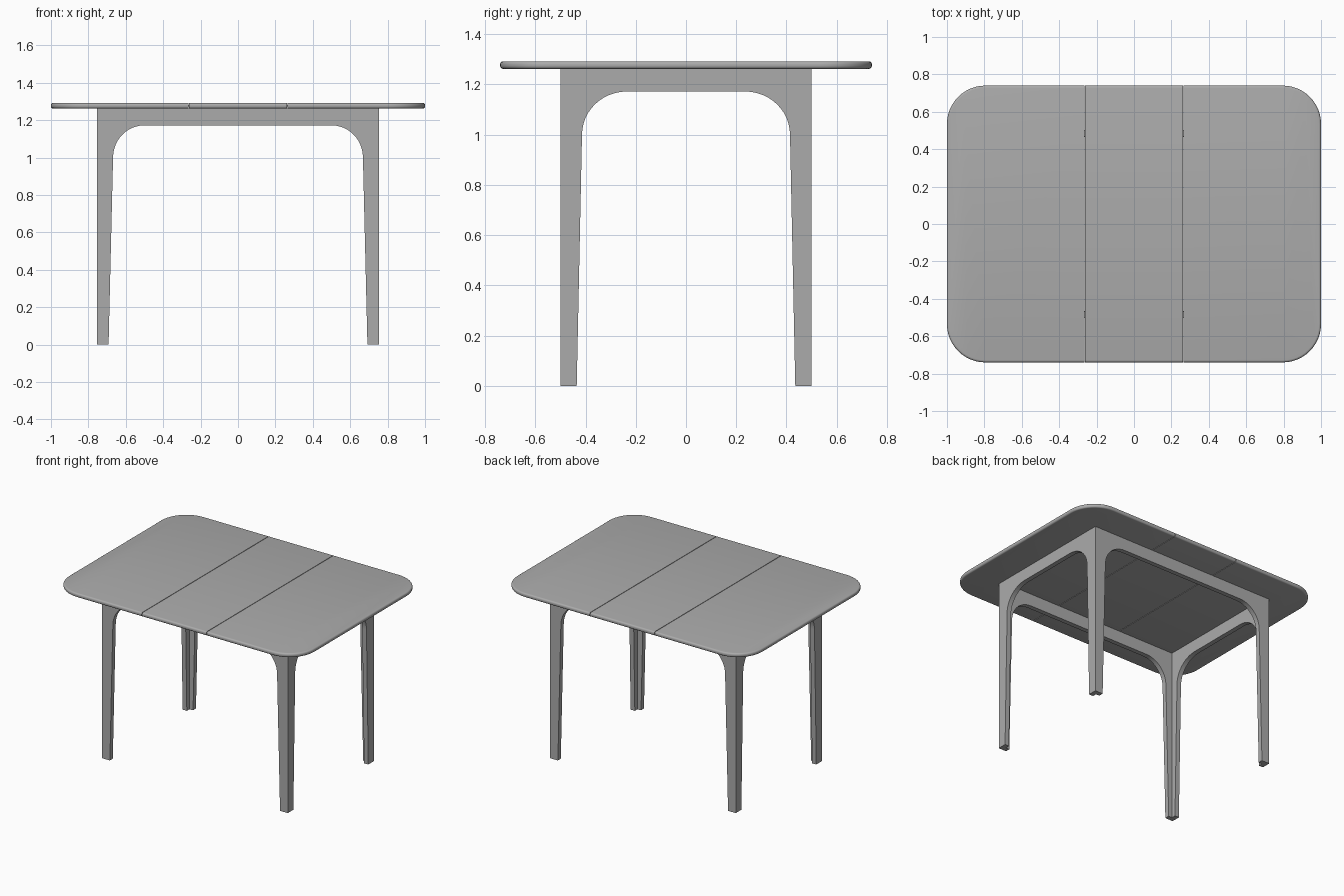
import bpy, bmesh
from math import sin, cos, pi

cube = bpy.data.objects.get("Cube")
if cube:
    bpy.data.objects.remove(cube)

# Single grey finish
grey = bpy.data.materials.new("grey_finish")
grey.use_nodes = True
colour = (0.41, 0.41, 0.41, 1)
grey.diffuse_color = colour
grey.node_tree.nodes["Principled BSDF"].inputs["Base Color"].default_value = colour

TOP_Z, UNDER_Z = 1.292, 1.262
HALF_X, HALF_Y, CORNER = 1.0, 0.74, 0.205
SEAM, GAP = 0.263, 0.004
LEG_X, LEG_Y, THICK = 0.755, 0.50, 0.034


def finish(bm, name):
    bmesh.ops.recalc_face_normals(bm, faces=bm.faces)
    mesh = bpy.data.meshes.new(name)
    bm.to_mesh(mesh)
    bm.free()
    mesh.materials.append(grey)
    obj = bpy.data.objects.new(name, mesh)
    bpy.context.collection.objects.link(obj)
    bpy.ops.object.select_all(action="DESELECT")
    obj.select_set(True)
    bpy.context.view_layer.objects.active = obj
    bpy.ops.object.shade_smooth_by_angle(angle=pi / 5)
    return obj


def extrude_outline(points, offset):
    bm = bmesh.new()
    face = bm.faces.new([bm.verts.new(p) for p in points])
    out = bmesh.ops.extrude_face_region(bm, geom=[face])
    verts = [v for v in out["geom"] if isinstance(v, bmesh.types.BMVert)]
    bmesh.ops.translate(bm, verts=verts, vec=offset)
    return bm


# Tabletop leaves: a softened rounded slab cut at the seams
def tabletop_leaf(name, low, high):
    points, steps = [], 12
    for k, (sx, sy) in enumerate([(1, 1), (-1, 1), (-1, -1), (1, -1)]):
        for i in range(steps + 1):
            a = (k + i / steps) * pi / 2
            points.append((sx * (HALF_X - CORNER) + CORNER * cos(a),
                           sy * (HALF_Y - CORNER) + CORNER * sin(a), UNDER_Z))
    bm = extrude_outline(points, (0, 0, TOP_Z - UNDER_Z))
    rim = [e for e in bm.edges if abs(e.verts[0].co.z - e.verts[1].co.z) < 1e-5]
    bmesh.ops.bevel(bm, geom=rim, offset=0.012, segments=4, profile=0.5, affect="EDGES")
    for x, side in ((low, -1), (high, 1)):
        if abs(x) < HALF_X:
            bmesh.ops.bisect_plane(bm, geom=bm.verts[:] + bm.edges[:] + bm.faces[:],
                                   plane_co=(x, 0, 0), plane_no=(side, 0, 0),
                                   clear_outer=True)
            bmesh.ops.holes_fill(bm, edges=[e for e in bm.edges if e.is_boundary], sides=0)
    finish(bm, name)


tabletop_leaf("tabletop_right_leaf", -HALF_X, -SEAM - GAP / 2)
tabletop_leaf("tabletop_centre_leaf", -SEAM + GAP / 2, SEAM - GAP / 2)
tabletop_leaf("tabletop_left_leaf", SEAM + GAP / 2, HALF_X)


# Arched frames: apron and two tapering leg faces in one panel
def arch_outline(outer, foot, knee, flat, knee_z=1.0, arch_z=1.172):
    half = [(outer, UNDER_Z), (outer, 0), (foot, 0)]
    for i in range(13):
        a = i / 12 * pi / 2
        half.append((flat + (knee - flat) * cos(a), knee_z + (arch_z - knee_z) * sin(a)))
    return half + [(-u, z) for u, z in reversed(half)]


long_arch = arch_outline(LEG_X, 0.692, 0.668, 0.50)
short_arch = arch_outline(LEG_Y, 0.435, 0.414, 0.235)
for name, s in (("front_frame", -1), ("back_frame", 1)):
    finish(extrude_outline([(u, s * LEG_Y, z) for u, z in long_arch], (0, -s * THICK, 0)), name)
# End frames butt against the long frames
for name, s in (("right_frame", -1), ("left_frame", 1)):
    points = [(s * LEG_X, max(-LEG_Y + THICK, min(LEG_Y - THICK, u)), z) for u, z in short_arch]
    finish(extrude_outline(points, (-s * THICK, 0, 0)), name)

# Alignment pins bridging the seams
for side, x in (("right", -SEAM), ("left", SEAM)):
    for end, y in (("front", -0.485), ("back", 0.485)):
        bm = bmesh.new()
        bmesh.ops.create_cube(bm, size=1)
        bmesh.ops.scale(bm, verts=bm.verts, vec=(0.03, 0.035, 0.01))
        bmesh.ops.translate(bm, verts=bm.verts, vec=(x, y, (TOP_Z + UNDER_Z) / 2))
        finish(bm, f"{side}_{end}_pin")
